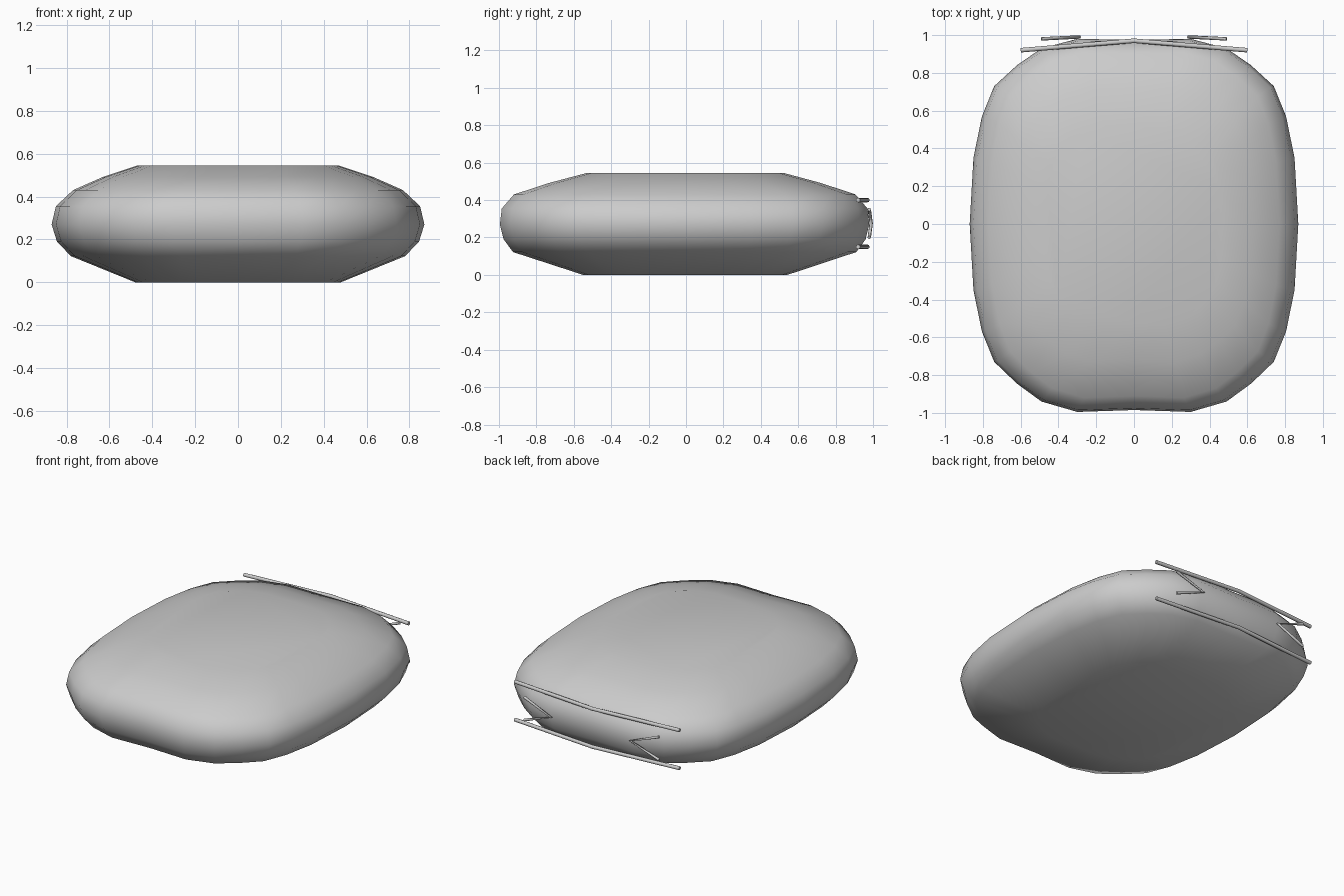
import bpy
import bmesh

if "Cube" in bpy.data.objects:
    bpy.data.objects.remove(bpy.data.objects["Cube"])


def link(name, data):
    ob = bpy.data.objects.new(name, data)
    bpy.context.collection.objects.link(ob)
    return ob


# Cushion body: rounded outline stacked in rings (scale follows the side profile)
half = [(0, -0.985), (0.3, -0.995), (0.49, -0.94), (0.62, -0.845), (0.74, -0.73),
        (0.805, -0.57), (0.85, -0.35), (0.87, 0), (0.85, 0.35), (0.805, 0.57),
        (0.74, 0.73), (0.62, 0.84), (0.49, 0.93), (0.3, 0.98), (0, 0.975)]
outline = half + [(-x, y) for x, y in half[-2:0:-1]]

# half width, half depth, height
profile = [(0.48, 0.55, 0.0), (0.78, 0.925, 0.122), (0.845, 0.975, 0.19),
           (0.87, 0.995, 0.27), (0.85, 0.985, 0.355), (0.77, 0.92, 0.43),
           (0.63, 0.73, 0.492), (0.47, 0.53, 0.545)]

bm = bmesh.new()
rings = [[bm.verts.new((x * w / 0.87, y * d / 0.995, z)) for x, y in outline]
         for w, d, z in profile]
n = len(outline)
for low, high in zip(rings, rings[1:]):
    for i in range(n):
        j = (i + 1) % n
        bm.faces.new((low[i], low[j], high[j], high[i]))
bm.faces.new(rings[0][::-1])
bm.faces.new(rings[-1])
for f in bm.faces:
    f.smooth = True
mesh = bpy.data.meshes.new("cushion_body")
bm.to_mesh(mesh)
bm.free()
link("cushion_body", mesh)


# Thin round bar following a polyline
def bar(name, points, radius):
    cu = bpy.data.curves.new(name, 'CURVE')
    cu.dimensions = '3D'
    cu.bevel_depth = radius
    cu.bevel_resolution = 2
    cu.use_fill_caps = True
    sp = cu.splines.new('POLY')
    sp.points.add(len(points) - 1)
    for p, co in zip(sp.points, points):
        p.co = (*co, 1)
    return link(name, cu)


# Two long bent rails across the back
for name, z in (("lower_rail", 0.15), ("upper_rail", 0.4)):
    bar(name, [(-0.6, 0.92, z), (0, 0.97, z), (0.6, 0.92, z)], 0.012)

# Mirrored pair of small chevrons between the rails
for name, s in (("left_chevron", -1), ("right_chevron", 1)):
    bar(name, [(s * 0.49, 0.98, 0.35), (s * 0.29, 0.99, 0.275),
               (s * 0.49, 0.98, 0.2)], 0.009)
